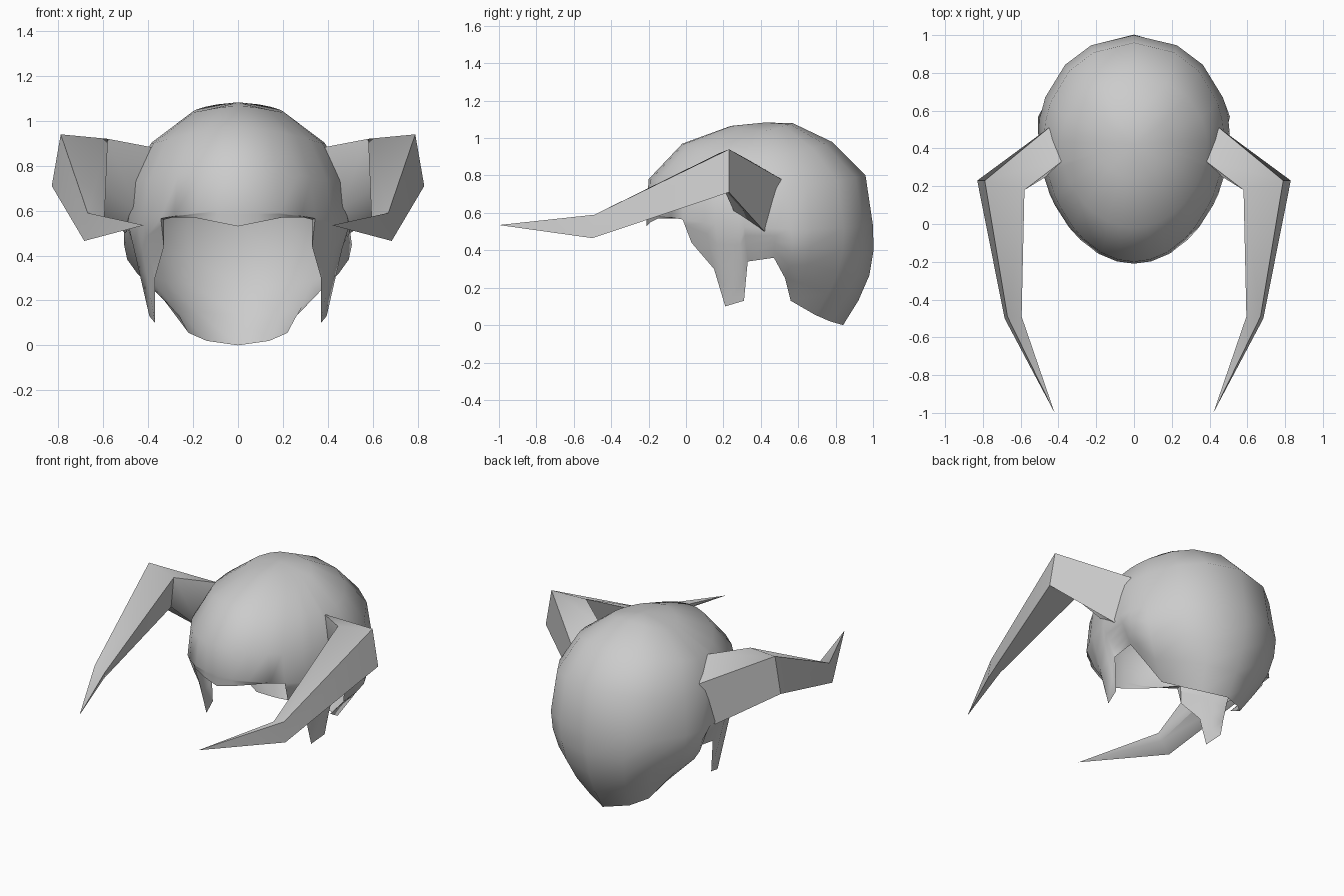
import bpy, bmesh, math
from mathutils import Vector

cube = bpy.data.objects.get("Cube")
if cube:
    bpy.data.objects.remove(cube, do_unlink=True)

grey = bpy.data.materials.new("plain_grey")
grey.use_nodes = True
grey.diffuse_color = (0.6, 0.6, 0.6, 1)
grey.node_tree.nodes["Principled BSDF"].inputs["Base Color"].default_value = (0.6, 0.6, 0.6, 1)


def make_object(name, bm, angle):
    bmesh.ops.remove_doubles(bm, verts=bm.verts[:], dist=0.002)
    bmesh.ops.recalc_face_normals(bm, faces=bm.faces[:])
    mesh = bpy.data.meshes.new(name)
    bm.to_mesh(mesh)
    bm.free()
    mesh.materials.append(grey)
    obj = bpy.data.objects.new(name, mesh)
    bpy.context.collection.objects.link(obj)
    bpy.ops.object.select_all(action="DESELECT")
    obj.select_set(True)
    bpy.context.view_layer.objects.active = obj
    bpy.ops.object.shade_smooth_by_angle(angle=math.radians(angle))


def loft(bm, rows):
    """Bridge consecutive closed loops of points with quads."""
    loops = [[bm.verts.new(p) for p in row] for row in rows]
    for a, b in zip(loops, loops[1:]):
        n = len(a)
        for i in range(n):
            j = (i + 1) % n
            bm.faces.new((a[i], a[j], b[j], b[i]))
    return loops


# Lower rim on the model's left half: brow, face opening, cheek guard, ear notch, neck guard
rim = [(0, -.21, .53), (.1, -.19, .55), (.2, -.15, .57), (.29, -.05, .57),
       (.33, .03, .56), (.33, .03, .44), (.37, .15, .30), (.37, .21, .10),
       (.395, .31, .13), (.42, .33, .34), (.42, .47, .36), (.375, .53, .25),
       (.26, .56, .13), (.22, .69, .055), (.14, .77, .02), (0, .84, 0)]
# Dome rings: front y and z, back y and z, side half width and z
rings = [(-.21, .60, 1.0, .53, .505, .52), (-.2, .78, .96, .80, .475, .73),
         (-.02, .97, .78, .98, .385, .90), (.24, 1.065, .57, 1.08, .2, 1.04)]


def ring_point(ring, angle):
    yf, zf, yb, zb, width, zs = ring
    c, s = math.cos(angle), math.sin(angle)
    taper = 1 - 0.1 * c
    z = (zf + zb) / 2 + (zf - zb) / 2 * c
    return Vector((width * s * taper, (yf + yb) / 2 - (yb - yf) / 2 * c,
                   z + (zs - (zf + zb) / 2) * s * s))


def column(point):
    """Points from the rim up to the top ring."""
    p = Vector(point)
    angle = math.atan2(p.x / .5, (.4 - p.y) / .6)
    base = ring_point(rings[0], angle)
    out = Vector((p.x, p.y - .4, 0)).normalized()
    bulge = .06 if p.y > .5 else 0
    skirt = [p.lerp(base, t) + out * bulge * math.sin(math.pi * t)
             for t in (0, .25, .5, .75)]
    return skirt + [ring_point(r, angle) for r in rings]


# Helmet shell
half = [column(p) for p in rim]
other = [[Vector((-v.x, v.y, v.z)) for v in col] for col in half[-2:0:-1]]
bm = bmesh.new()
loops = loft(bm, list(zip(*(half + other))))
crown = bm.verts.new((0, .42, 1.083))
top = loops[-1]
for i, v in enumerate(top):
    bm.faces.new((v, top[(i + 1) % len(top)], crown))
make_object("helmet_shell", bm, 80)

# Horns: root, elbow and forward bend sections, closing to a tip
sections = [
    [(.37, .34, .88), (.45, .51, .78), (.50, .42, .50), (.45, .26, .60)],
    [(.58, .18, .92), (.79, .23, .94), (.83, .23, .71), (.62, .21, .71)],
    [(.595, -.49, .57), (.67, -.49, .59), (.685, -.50, .465), (.61, -.48, .52)],
    [(.42, -1.0, .535)] * 4]
for side, name in ((1, "left_horn"), (-1, "right_horn")):
    bm = bmesh.new()
    loft(bm, [[(side * x, y, z) for x, y, z in s] for s in sections])
    make_object(name, bm, 60)
